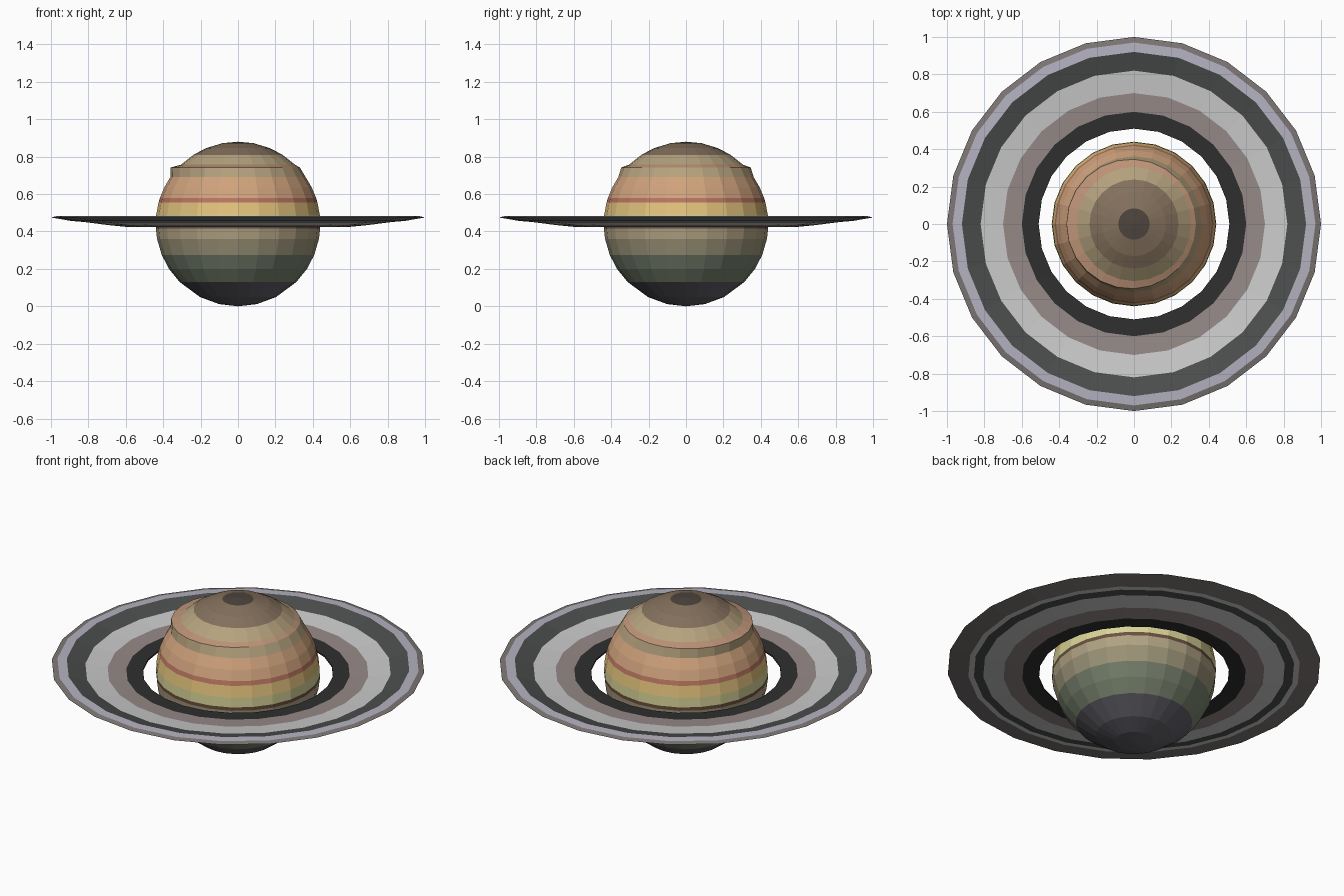
import bpy, bmesh, math

if "Cube" in bpy.data.objects:
    bpy.data.objects.remove(bpy.data.objects["Cube"])

SEGMENTS = 24
R = 0.44  # globe radius and centre height


def material(name, hex_colour):
    def linear(c):
        return c / 12.92 if c <= 0.04045 else ((c + 0.055) / 1.055) ** 2.4
    rgb = [linear(int(hex_colour[i:i + 2], 16) / 255) for i in (0, 2, 4)]
    m = bpy.data.materials.new(name)
    m.diffuse_color = (*rgb, 1)
    m.use_nodes = True
    m.node_tree.nodes["Principled BSDF"].inputs["Base Color"].default_value = m.diffuse_color
    return m


def lathe(name, profile, colours, palette, closed=False):
    """Spin (radius, z, bulge) points about z; bulge pushes the -x side outward.
    colours[i] paints the strip between point i and point i + 1."""
    bm = bmesh.new()
    rows = []
    for r, z, bulge in profile:
        row = []
        for k in range(SEGMENTS):
            a = 2 * math.pi * k / SEGMENTS
            rad = r - bulge * math.cos(a)
            row.append(bm.verts.new((rad * math.cos(a), rad * math.sin(a), z)))
        rows.append(row)
    names = list(palette)
    n = len(rows)
    for i in range(n if closed else n - 1):
        a, b = rows[i], rows[(i + 1) % n]
        for k in range(SEGMENTS):
            j = (k + 1) % SEGMENTS
            f = bm.faces.new((a[k], a[j], b[j], b[k]))
            f.material_index = names.index(colours[i])
    bmesh.ops.remove_doubles(bm, verts=bm.verts, dist=1e-5)
    bmesh.ops.recalc_face_normals(bm, faces=bm.faces)
    mesh = bpy.data.meshes.new(name)
    bm.to_mesh(mesh)
    bm.free()
    for key, col in palette.items():
        mesh.materials.append(material(name + "_" + key, col))
    obj = bpy.data.objects.new(name, mesh)
    bpy.context.collection.objects.link(obj)
    return obj


# Banded globe: (height, colour of the strip above it)
bands = [(0.0, "slate"), (0.012, "slate"), (0.05, "slate"), (0.13, "green"),
         (0.20, "green"), (0.275, "olive"), (0.36, "tan"), (0.415, "brown"),
         (0.435, "pale"), (0.49, "yellow"), (0.555, "red"), (0.58, "orange"),
         (0.635, "orange"), (0.69, "sand"), (0.742, "rose"), (0.757, "sand"),
         (0.81, "umber"), (0.845, "umber"), (0.872, "cap"), (0.88, "cap")]
globe_profile = []
for z, _ in bands:
    r = math.sqrt(max(0, R * R - (z - R) ** 2))
    # the storm shelf sticks out on the -x side
    globe_profile.append((0.346, z, 0.015) if z == 0.742 else (r, z, 0))
lathe("globe", globe_profile, [c for _, c in bands], {
    "slate": "5E5C64", "green": "76806C", "olive": "9C9478", "tan": "B0A283",
    "brown": "6A5040", "pale": "D8D498", "yellow": "E2C27C", "red": "B87560",
    "orange": "CFA27C", "sand": "B5A27E", "rose": "BE9478", "umber": "83705C",
    "cap": "4E443E"})

# Shallow dished ring disc: upper side outward, then underside back inward
upper = [(0.51, 0.436, "black"), (0.60, 0.438, "mauve"), (0.70, 0.443, "light"),
         (0.82, 0.457, "dark"), (0.92, 0.484, "lavender"), (0.97, 0.482, "rim"),
         (1.00, 0.475, "rim")]
lower = [(0.89, 0.456, "light"), (0.86, 0.454, "dark"), (0.81, 0.449, "light"),
         (0.70, 0.435, "mauve"), (0.60, 0.425, "black"), (0.51, 0.427, "black")]
section = upper + lower
lathe("ring_disc", [(r, z, 0) for r, z, _ in section], [c for _, _, c in section], {
    "black": "302F2F", "mauve": "968A88", "light": "D4D8D8", "dark": "4C4E4E",
    "lavender": "B4B2C0", "rim": "7C7674"}, closed=True)
